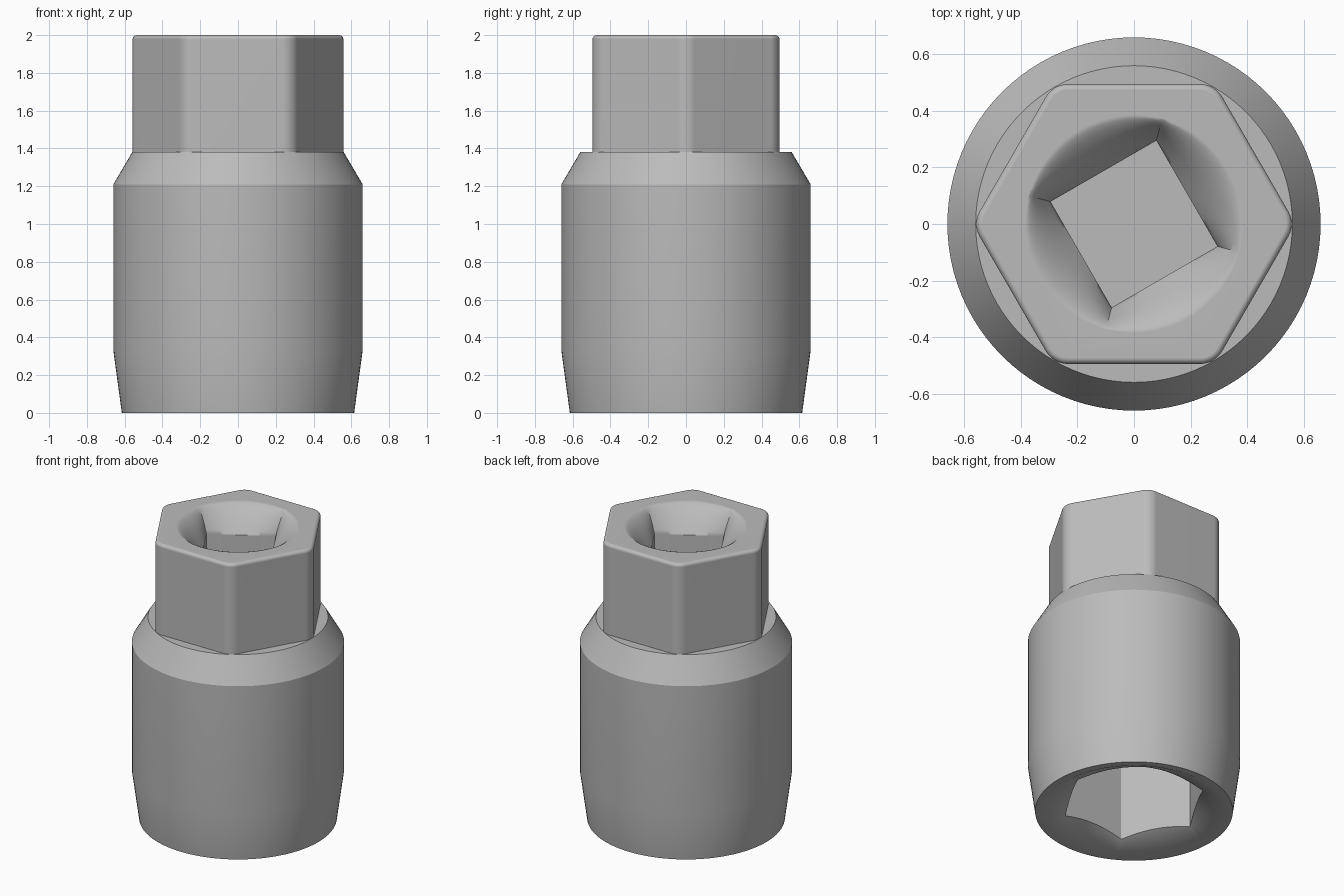
import bpy, bmesh
from math import sin, cos, pi, radians

if "Cube" in bpy.data.objects:
    bpy.data.objects.remove(bpy.data.objects["Cube"], do_unlink=True)

steel = bpy.data.materials.new("grey_steel")
steel.use_nodes = True
GREY = (0.5, 0.5, 0.5, 1)
steel.diffuse_color = GREY
steel.node_tree.nodes["Principled BSDF"].inputs["Base Color"].default_value = GREY


def circle(r, z, n=96):
    return [(r * cos(2 * pi * i / n), r * sin(2 * pi * i / n), z) for i in range(n)]


def rounded_hex(apothem, r, z, segs=6):
    """Hexagon with corners on the x axis, filleted with radius r."""
    pts = []
    for k in range(6):
        a, c = k * pi / 3, (apothem - r) / cos(pi / 6)
        for s in range(segs + 1):
            b = a + (s / segs - 0.5) * pi / 3
            pts.append((c * cos(a) + r * cos(b), c * sin(a) + r * sin(b), z))
    return pts


def square_to_circle(half, turn, r, t, z, n=96):
    """Ring blended from a circle (t=0) to a turned square (t=1)."""
    pts = []
    for i in range(n):
        a = 2 * pi * i / n
        wrapped = (a - turn + pi / 4) % (pi / 2) - pi / 4
        d = r + (half / cos(wrapped) - r) * t
        pts.append((d * cos(a), d * sin(a), z))
    return pts


def loft(name, rings):
    """Closed solid skinned over rings listed from bottom to top."""
    bm = bmesh.new()
    rows = [[bm.verts.new(p) for p in ring] for ring in rings]
    n = len(rows[0])
    for low, high in zip(rows, rows[1:]):
        for i in range(n):
            j = (i + 1) % n
            bm.faces.new((low[i], low[j], high[j], high[i]))
    bm.faces.new(rows[0][::-1])
    bm.faces.new(rows[-1])
    mesh = bpy.data.meshes.new(name)
    bm.to_mesh(mesh)
    bm.free()
    mesh.materials.append(steel)
    obj = bpy.data.objects.new(name, mesh)
    bpy.context.collection.objects.link(obj)
    return obj


def activate(obj):
    bpy.ops.object.select_all(action="DESELECT")
    obj.select_set(True)
    bpy.context.view_layer.objects.active = obj


def cut(obj, cutter):
    activate(obj)
    mod = obj.modifiers.new("cut", "BOOLEAN")
    mod.operation, mod.solver, mod.object = "DIFFERENCE", "EXACT", cutter
    bpy.ops.object.modifier_apply(modifier=mod.name)
    bpy.data.objects.remove(cutter, do_unlink=True)


def finish(obj):
    activate(obj)
    bpy.ops.object.shade_smooth_by_angle(angle=radians(28))
    obj.modifiers.new("even_shading", "WEIGHTED_NORMAL").keep_sharp = True


# Round body with tapered foot and sloping shoulder
body = loft("socket_body", [circle(r, z) for r, z in
                            ((0.615, 0), (0.66, 0.33), (0.66, 1.21), (0.56, 1.38))])

# Hexagonal opening and its conical lead-in, from underneath
cut(body, loft("hex_cutter", [rounded_hex(0.394, 0.002, z, 1) for z in (-0.1, 1.1)]))
cut(body, loft("lead_in_cutter", [circle(0.665, -0.05), circle(0.367, 0.102)]))

# Hexagonal head with a rounded top edge
EDGE = 0.022
head_rings = [rounded_hex(0.495, 0.09, 1.37)]
for k in range(6):
    a = k / 5 * pi / 2
    inset = EDGE * (1 - cos(a))
    head_rings.append(rounded_hex(0.495 - inset, 0.09 - inset, 2 - EDGE + EDGE * sin(a)))
head = loft("hex_head", head_rings)

# Square drive pocket that flares out to a round mouth
TURN, HALF, MOUTH, FLARE = radians(30), 0.216, 0.385, 0.16
pocket = [square_to_circle(HALF, TURN, MOUTH, 1, 1.42)]
for k in range(10, -1, -1):
    t = k / 10
    pocket.append(square_to_circle(HALF, TURN, MOUTH, t, 2 - FLARE * t ** 1.5))
pocket.append(circle(MOUTH, 2.1))
cut(head, loft("drive_cutter", pocket))

for part in (body, head):
    finish(part)
